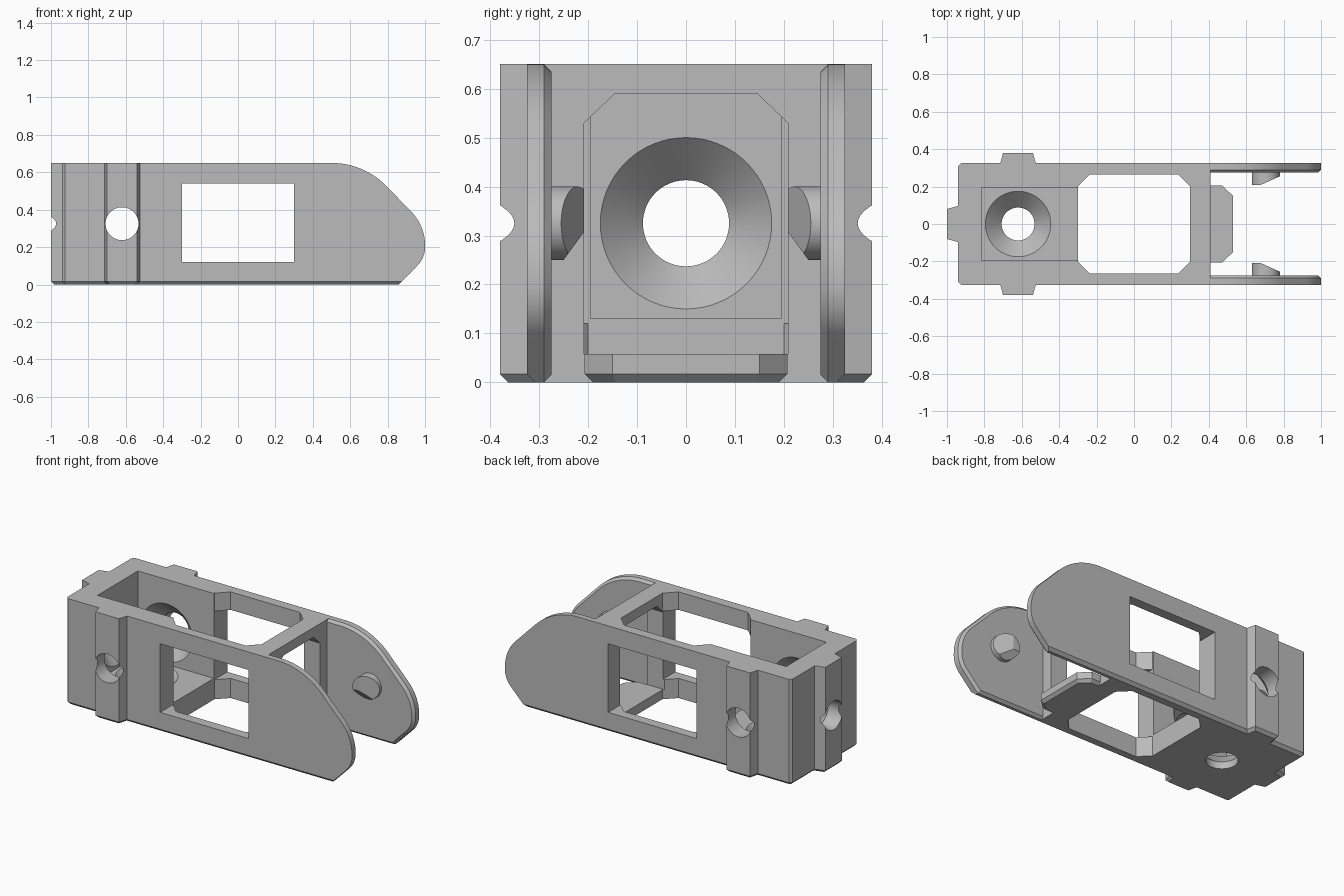
import bpy, bmesh
from math import cos, sin, radians, tau
from mathutils import Vector

if "Cube" in bpy.data.objects:
    bpy.data.objects.remove(bpy.data.objects["Cube"], do_unlink=True)

grey = bpy.data.materials.new("plain grey")
grey.use_nodes = True
grey.diffuse_color = (0.5, 0.5, 0.5, 1)
grey.node_tree.nodes["Principled BSDF"].inputs["Base Color"].default_value = (0.5, 0.5, 0.5, 1)


def make(name, bm):
    bmesh.ops.recalc_face_normals(bm, faces=bm.faces[:])
    mesh = bpy.data.meshes.new(name)
    bm.to_mesh(mesh)
    bm.free()
    mesh.materials.append(grey)
    ob = bpy.data.objects.new(name, mesh)
    bpy.context.collection.objects.link(ob)
    return ob


def loft(rings):
    """Closed solid through rings of equal point count."""
    bm = bmesh.new()
    vs = [[bm.verts.new(p) for p in r] for r in rings]
    n = len(vs[0])
    for a, b in zip(vs, vs[1:]):
        for i in range(n):
            j = (i + 1) % n
            bm.faces.new((a[i], a[j], b[j], b[i]))
    bm.faces.new(vs[0])
    bm.faces.new(vs[-1])
    return bm


def inset(poly, d):
    """Mitred inward offset of a counter-clockwise outline."""
    pts = [Vector(p) for p in poly]
    out = []
    for i, p in enumerate(pts):
        e1 = (p - pts[i - 1]).normalized()
        e2 = (pts[(i + 1) % len(pts)] - p).normalized()
        n1, n2 = Vector((-e1.y, e1.x)), Vector((-e2.y, e2.x))
        out.append(p + (n1 + n2) * d / (1 + n1.dot(n2)))
    return out


def flat(poly, z):
    return [(p[0], p[1], z) for p in poly]


def arc(cx, cy, r, a0, a1, steps=14):
    angles = [radians(a0 + (a1 - a0) * i / steps) for i in range(steps + 1)]
    return [(cx + r * cos(a), cy + r * sin(a)) for a in angles]


def box(name, x0, x1, y, z0, z1):
    plan = [(x0, -y), (x1, -y), (x1, y), (x0, y)]
    return make(name, loft([flat(plan, z0), flat(plan, z1)]))


def combine(ob, other, op):
    mod = ob.modifiers.new("cut", 'BOOLEAN')
    mod.object, mod.operation, mod.solver = other, op, 'EXACT'
    deps = bpy.context.evaluated_depsgraph_get()
    deps.update()
    mesh = bpy.data.meshes.new_from_object(ob.evaluated_get(deps))
    ob.modifiers.clear()
    ob.data = mesh
    bpy.data.objects.remove(other, do_unlink=True)


def countersink(origin, direction):
    """Hole that widens to a cone where it meets the pocket."""
    rot = Vector(direction).to_track_quat('Z', 'Y')
    rings = []
    for depth, r in ((-0.01, 0.185), (0.087, 0.088), (0.3, 0.088)):
        rings.append([Vector(origin) + rot @ Vector((r * cos(tau * i / 64), r * sin(tau * i / 64), depth))
                      for i in range(64)])
    return make("countersink_cutter", loft(rings))


CHAMFER = 0.017

# Plan outline with ribs on the sides and rear, chamfered along the bottom
half = [(-1, -.08), (-.94, -.097), (-.94, -.31), (-.925, -.325), (-.715, -.325),
        (-.7, -.38), (-.54, -.38), (-.525, -.325), (1.1, -.325)]
plan = half + [(x, -y) for x, y in reversed(half)]
body = make("body", loft([flat(inset(plan, CHAMFER), 0), flat(plan, CHAMFER), flat(plan, 0.7)]))

# Side silhouette: square block plus two rounded arms with chamfered inner edges
keep = box("block_region", -1.1, 0.41, 0.5, -0.1, 0.65)
profile = ([(.36, 0)] + [(.86, 0)] + arc(.86, .2, .14, -45, 0)
           + arc(.744, .21, .256, 0, 45) + arc(.5, .24, .41, 45, 90) + [(.36, .65)])
for s in (1, -1):
    rings = [[(x, s * y, z) for x, z in outline]
             for y, outline in ((.275, inset(profile, .015)), (.29, profile), (.34, profile))]
    combine(keep, make("arm_region", loft(rings)), 'UNION')
combine(body, keep, 'INTERSECT')

# Central chamber, side windows and rear pocket
octagon = [(-.3, -.2), (-.235, -.265), (.235, -.265), (.3, -.2),
           (.3, .2), (.235, .265), (-.235, .265), (-.3, .2)]
combine(body, make("chamber_cutter", loft([flat(octagon, -.1), flat(octagon, .8)])), 'DIFFERENCE')
combine(body, box("window_cutter", -.3, .3, .5, .12, .54), 'DIFFERENCE')
combine(body, box("pocket_cutter", -.815, -.25, .195, .13, .8), 'DIFFERENCE')

# Doorway in the cross wall between the arms
door = [(-.208, .058), (.208, .058), (.208, .53), (.145, .59), (-.145, .59), (-.208, .53)]
combine(body, make("doorway_cutter", loft([[(x, y, z) for y, z in door] for x in (.29, .5)])), 'DIFFERENCE')

# Countersunk holes in floor, rear and both sides of the pocket
for origin, direction in (((-.62, 0, .13), (0, 0, -1)), ((-.815, 0, .325), (-1, 0, 0)),
                          ((-.62, .195, .325), (0, 1, 0)), ((-.62, -.195, .325), (0, -1, 0))):
    combine(body, countersink(origin, direction), 'DIFFERENCE')
parts = [body]

# Tongue projecting from the doorway sill
tongue = [(.36, -.207), (.47, -.207), (.53, -.15), (.53, .15), (.47, .207), (.36, .207)]
parts.append(make("tongue", loft([flat(inset(tongue, CHAMFER), 0), flat(tongue, CHAMFER), flat(tongue, .058)])))

# Snap pins on the inner arm faces, with sloped lead-in faces
for side, s in (("left", 1), ("right", -1)):
    circle = arc(.705, .325, .075, 0, 352.5, 47)
    bm = loft([[(x, s * y, z) for x, z in circle] for y in (.285, .208)])
    for co, no in (((.68, .21, 0), (.045, -.1, 0)), ((0, .21, .305), (0, -.055, -.04))):
        bmesh.ops.bisect_plane(bm, geom=bm.verts[:] + bm.edges[:] + bm.faces[:],
                               plane_co=(co[0], s * co[1], co[2]),
                               plane_no=Vector((no[0], s * no[1], no[2])).normalized(),
                               clear_outer=True)
        bmesh.ops.holes_fill(bm, edges=[e for e in bm.edges if e.is_boundary])
    parts.append(make(side + "_pin", bm))

# Smooth the curved faces, keep machined edges sharp
for ob in bpy.context.selected_objects:
    ob.select_set(False)
for ob in parts:
    ob.select_set(True)
bpy.context.view_layer.objects.active = body
bpy.ops.object.shade_smooth_by_angle(angle=radians(20))
